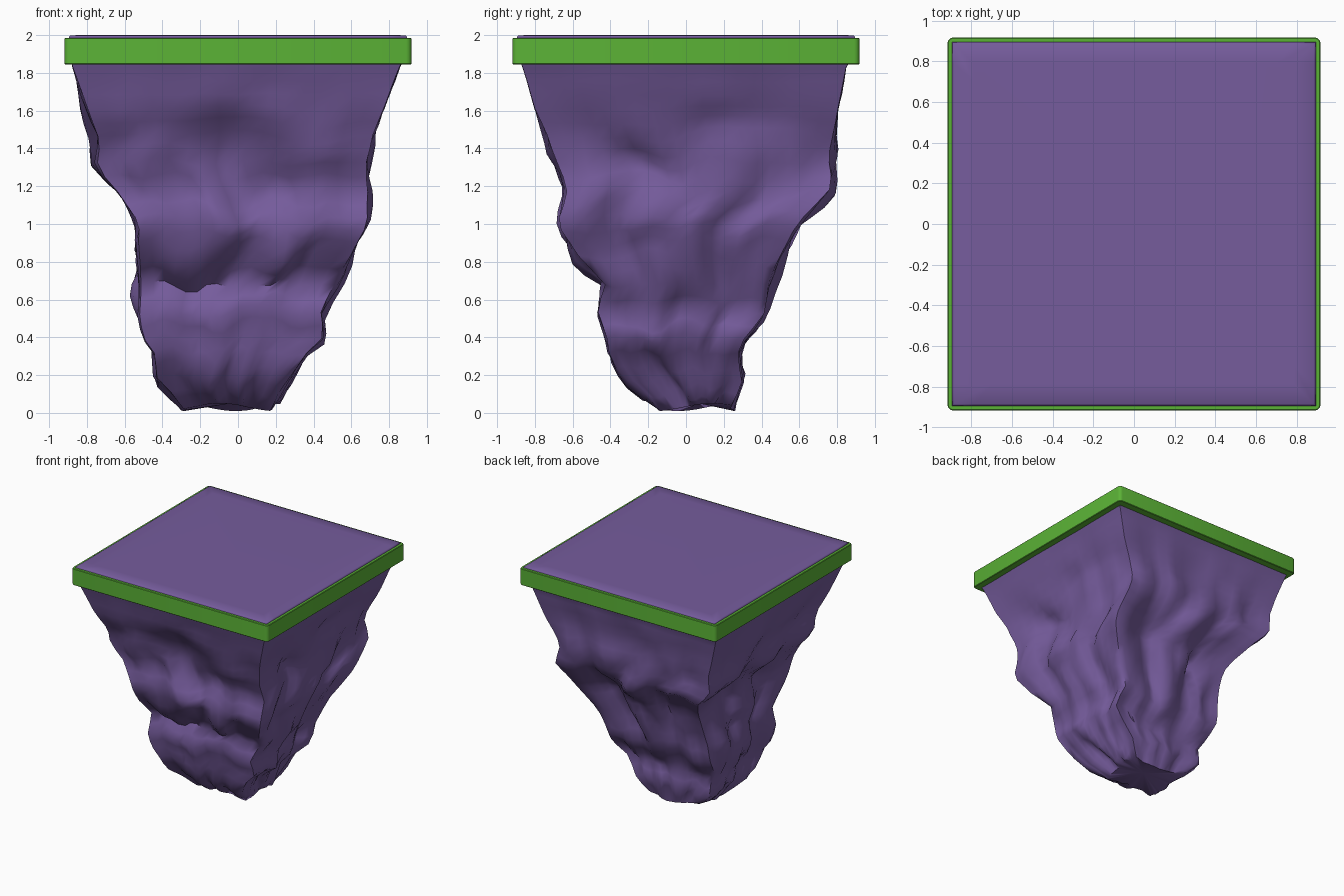
import bpy, bmesh, math
from mathutils import Vector, noise

if "Cube" in bpy.data.objects:
    bpy.data.objects.remove(bpy.data.objects["Cube"])


def material(name, rgb):
    m = bpy.data.materials.new(name)
    m.diffuse_color = (*rgb, 1)
    m.use_nodes = True
    m.node_tree.nodes["Principled BSDF"].inputs["Base Color"].default_value = m.diffuse_color
    return m


purple = material("purple rock", (0.18, 0.107, 0.335))
green = material("grass green", (0.105, 0.45, 0.037))

# Rock outline by height: z, left, right, front, back
OUTLINE = [
    (0.03, -.31, .20, -.16, .26), (0.18, -.45, .29, -.34, .32),
    (0.30, -.44, .36, -.42, .29), (0.40, -.51, .48, -.44, .33),
    (0.55, -.56, .47, -.50, .46), (0.68, -.57, .56, -.47, .49),
    (0.80, -.57, .64, -.61, .55), (1.00, -.56, .72, -.72, .62),
    (1.20, -.69, .72, -.66, .81), (1.30, -.79, .69, -.69, .80),
    (1.45, -.77, .72, -.74, .80), (1.60, -.81, .78, -.81, .81),
    (1.84, -.88, .86, -.87, .85), (1.90, -.89, .89, -.89, .89),
]
# Clefts and bulges in face space: u, v, z, width, height, depth
LUMPS = [
    (-.02, -1, 1.05, .20, .55, -.16), (-.55, -1, .75, .16, .30, -.09),
    (.15, -1, .50, .30, .20, .04),
    (1, .45, .85, .20, .50, -.16), (1, -.50, 1.0, .18, .45, -.11),
    (.35, 1, .80, .18, .50, -.12), (-.40, 1, .90, .18, .45, -.12),
    (-1, .25, .90, .18, .50, -.13), (-1, -.45, .9, .16, .40, -.10),
]
SIDE, ROWS = 18, 27


def limits(z):
    for a, b in zip(OUTLINE, OUTLINE[1:]):
        if z <= b[0]:
            t = max(0, (z - a[0]) / (b[0] - a[0]))
            return [p + (q - p) * t for p, q in zip(a[1:], b[1:])]
    return OUTLINE[-1][1:]


def perimeter():
    for k in range(4):
        for i in range(SIDE):
            t = -1 + 2 * i / SIDE
            yield [(t, -1), (1, t), (-t, 1), (-1, -t)][k]


def rock_point(u, v, z):
    left, right, front, back = limits(z)
    fade = min(1, max(0, (1.86 - z) / 0.5))
    # Square plan, with the corners worn down at mid height and at the foot
    circle = 1 / math.hypot(u, v)
    rounding = 0.10 + 0.22 * math.exp(-((z - 0.75) / 0.25) ** 2) + 0.25 * max(0, 1 - z / 0.25)
    s = 1 + (circle - 1) * rounding * fade
    corner = min(abs(u), abs(v)) ** 4
    ridge = noise.noise(Vector((u * 2.3 + 4, v * 2.3, z * 1.5)))
    chip = noise.noise(Vector((u * 3.8, v * 3.8 + 7, z * 4.0)))
    s += fade * (1 - 0.6 * corner) * (0.08 * ridge + 0.09 * chip - 0.03)
    for lu, lv, lz, w, h, d in LUMPS:
        wander = 0.08 * math.sin(z * 7 + lu * 5)
        du, dv = u - lu, v - lv
        if abs(lv) == 1:
            du -= wander
        else:
            dv -= wander
        s += d * fade * math.exp(-(du * du + dv * dv) / (w * w) - ((z - lz) / h) ** 2)
    cx, cy = (left + right) / 2, (front + back) / 2
    x = cx + u * s * (right - left) / 2
    y = cy + v * s * (back - front) / 2
    drop = 0.09 * fade * (1 - 0.7 * corner) * noise.noise(Vector((u * 3, v * 3, z * 3 + 9)))
    if z < 0.1:
        drop = 0.02 * math.sin(u * 2.5 - v * 2)
    return x, y, max(0, z + drop)


# Tapering rock with a flat, softened top
bm = bmesh.new()
rings = []
for r in range(ROWS):
    z = 0.03 + (1.90 - 0.03) * r / (ROWS - 1)
    rings.append([bm.verts.new(rock_point(u, v, z)) for u, v in perimeter()])
for size, z in ((0.895, 1.985), (0.893, 1.993), (0.885, 1.999), (0.79, 2.0)):
    rings.append([bm.verts.new((u * size, v * size, z)) for u, v in perimeter()])
n = 4 * SIDE
for a, b in zip(rings, rings[1:]):
    for i in range(n):
        j = (i + 1) % n
        bm.faces.new((a[i], a[j], b[j], b[i]))
bm.faces.new(rings[-1])
# Hollowed underside
tip = bm.verts.new((-0.04, 0.07, 0.05))
for i in range(n):
    bm.faces.new((rings[0][(i + 1) % n], rings[0][i], tip))
bmesh.ops.recalc_face_normals(bm, faces=bm.faces)
mesh = bpy.data.meshes.new("rock")
bm.to_mesh(mesh)
bm.free()
rock = bpy.data.objects.new("rock", mesh)
bpy.context.collection.objects.link(rock)
mesh.materials.append(purple)

# Grass band around the rim, with rounded upright corners
bm = bmesh.new()
bmesh.ops.create_cube(bm, size=1)
bmesh.ops.scale(bm, vec=(1.836, 1.836, 0.14), verts=bm.verts)
upright = [e for e in bm.edges if abs(e.verts[0].co.z - e.verts[1].co.z) > 0.1]
bmesh.ops.bevel(bm, geom=upright, offset=0.028, segments=3, profile=0.5, affect='EDGES')
mesh = bpy.data.meshes.new("grass_band")
bm.to_mesh(mesh)
bm.free()
band = bpy.data.objects.new("grass_band", mesh)
band.location.z = 1.915
bpy.context.collection.objects.link(band)
mesh.materials.append(green)
bevel = band.modifiers.new("soft edges", 'BEVEL')
bevel.width = 0.004
bevel.segments = 1
bevel.angle_limit = math.radians(60)

for obj, angle in ((rock, 60), (band, 40)):
    bpy.ops.object.select_all(action='DESELECT')
    obj.select_set(True)
    bpy.context.view_layer.objects.active = obj
    bpy.ops.object.shade_smooth_by_angle(angle=math.radians(angle))
